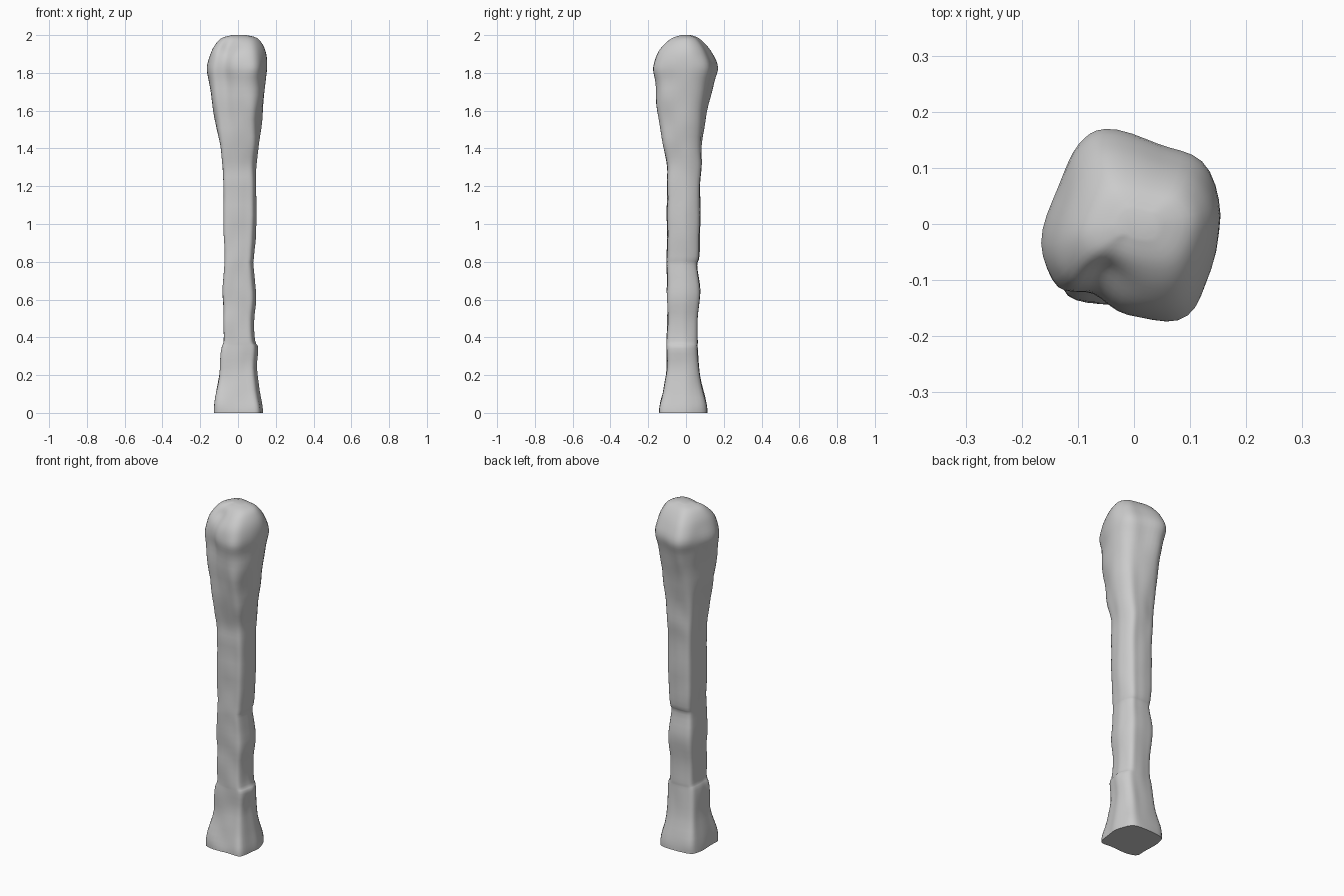
import bpy, bmesh, math
from mathutils import Vector, noise

cube = bpy.data.objects.get("Cube")
if cube:
    bpy.data.objects.remove(cube, do_unlink=True)

# Cross-section outlines in unit size: squarish shaft and lumpy head
SHAFT = [(-.95, -.9), (-.3, -1), (.35, -1), (.8, -.9), (.96, -.3), (1, .25),
         (.72, .9), (.2, 1), (-.4, 1), (-.9, .88), (-1, .3), (-1, -.4)]
HEAD = [(-.84, -.68), (-.45, -.76), (-.05, -.95), (.5, -1), (.82, -.65), (1, .1),
        (.76, .66), (.3, .85), (-.3, 1), (-.6, .85), (-.85, .4), (-1, -.2)]

# Stations: height, left edge, right edge, front edge, back edge
STATIONS = [
    (0, -.125, .135, -.14, .11), (.05, -.12, .13, -.135, .105),
    (.2, -.1, .1, -.105, .075), (.34, -.085, .105, -.1, .06),
    (.38, -.075, .09, -.1, .06), (.5, -.075, .085, -.1, .06),
    (.64, -.08, .095, -.1, .075), (.78, -.07, .08, -.1, .06),
    (.83, -.07, .085, -.1, .07), (1, -.075, .095, -.1, .075),
    (1.19, -.075, .095, -.1, .075), (1.3, -.08, .095, -.1, .08),
    (1.42, -.095, .11, -.12, .085), (1.6, -.13, .135, -.15, .115),
    (1.75, -.15, .148, -.157, .15), (1.83, -.16, .155, -.165, .165),
    (1.9, -.145, .148, -.15, .14), (1.95, -.12, .13, -.115, .105),
    (1.985, -.085, .1, -.07, .065), (2, -.03, .045, -.025, .025)]


def spline(a, b, c, d, t):
    """Catmull-Rom point between b and c."""
    a, b, c, d = (Vector(v) for v in (a, b, c, d))
    return b + (c - a) * t / 2 + (a - b * 2.5 + c * 2 - d / 2) * t**2 \
        + ((b - c) * 3 + d - a) * t**3 / 2


def resample(points, steps, closed):
    count, out = len(points), []
    for i in range(count if closed else count - 1):
        ids = [(i + k) % count if closed else min(max(i + k, 0), count - 1)
               for k in (-1, 0, 1, 2)]
        out += [spline(*(points[j] for j in ids), s / steps) for s in range(steps)]
    return out if closed else out + [Vector(points[-1])]


# Loft the rings from base to crown
shaft, head = resample(SHAFT, 4, True), resample(HEAD, 4, True)
bm = bmesh.new()
rings = []
for z, left, right, front, back in resample(STATIONS, 4, False):
    t = min(max((z - 1.3) / .4, 0), 1)
    blend = t * t * (3 - 2 * t)
    ring = []
    for s, h in zip(shaft, head):
        p = s.lerp(h, blend)
        x = (left + right) / 2 + p.x * (right - left) / 2
        y = (front + back) / 2 + p.y * (back - front) / 2
        # Hewn, uneven surface
        lump = noise.noise(Vector((x * 11, y * 11, z * 8))) * .06 * min(1, (2 - z) * 6)
        # Dent on the front of the crown
        dent = .02 * math.exp(-((x + .04)**2 + (y + .09)**2 + (z - 1.93)**2) / .002)
        ring.append(bm.verts.new((x * (1 + lump), y * (1 + lump) + dent, min(max(z, 0), 2))))
    rings.append(ring)
for low, high in zip(rings, rings[1:]):
    for i in range(len(low)):
        j = (i + 1) % len(low)
        bm.faces.new((low[i], low[j], high[j], high[i]))
bm.faces.new(rings[0][::-1])
bm.faces.new(rings[-1])
bmesh.ops.recalc_face_normals(bm, faces=bm.faces)
mesh = bpy.data.meshes.new("club")
bm.to_mesh(mesh)
bm.free()

# Plain grey finish
grey = bpy.data.materials.new("plain_grey")
grey.use_nodes = True
colour = (.6, .6, .6, 1)
grey.diffuse_color = colour
grey.node_tree.nodes["Principled BSDF"].inputs["Base Color"].default_value = colour
mesh.materials.append(grey)

club = bpy.data.objects.new("club", mesh)
bpy.context.collection.objects.link(club)
bpy.ops.object.select_all(action='DESELECT')
club.select_set(True)
bpy.context.view_layer.objects.active = club
bpy.ops.object.shade_smooth_by_angle(angle=math.radians(50))
